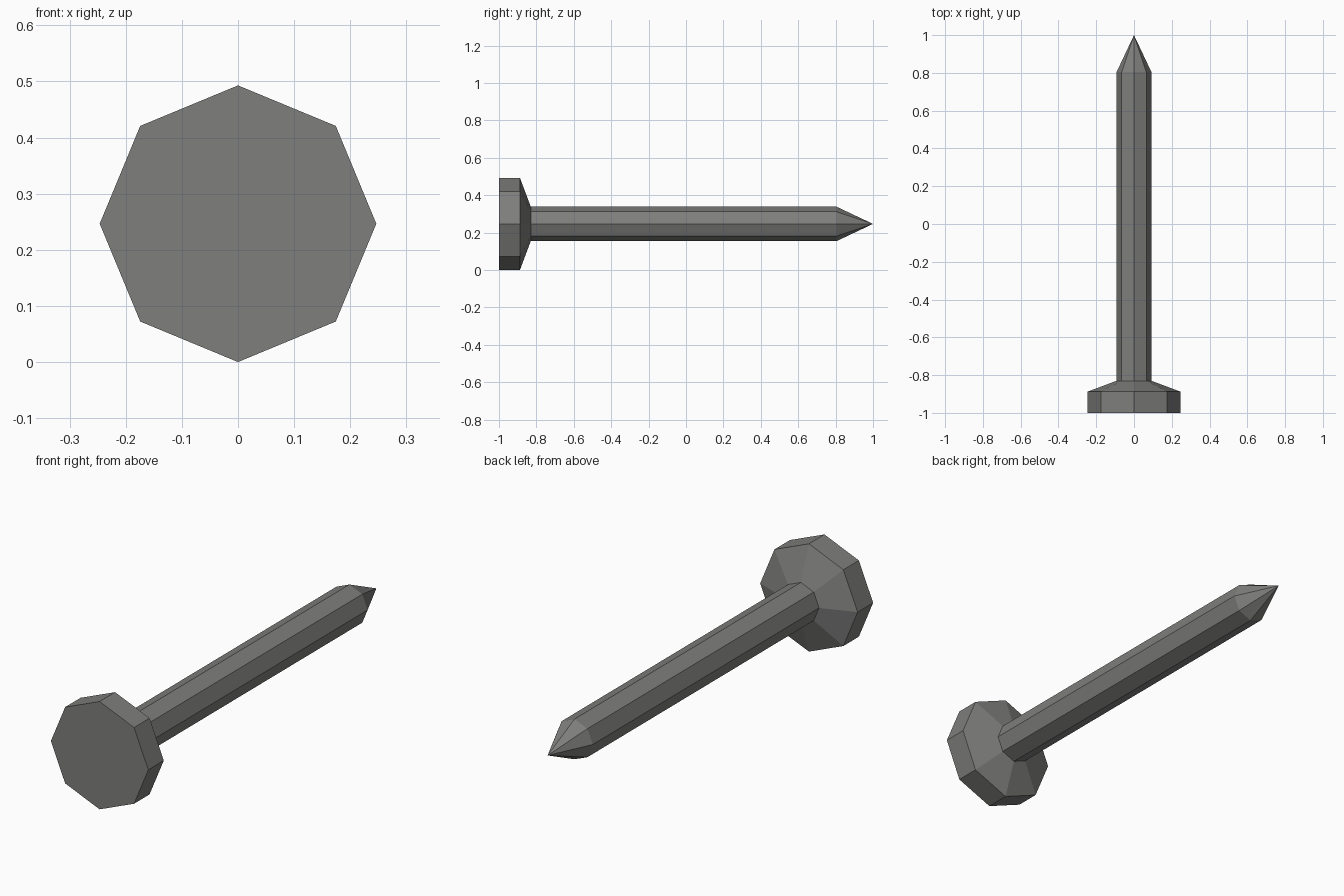
import bpy, bmesh, math

if "Cube" in bpy.data.objects:
    bpy.data.objects.remove(bpy.data.objects["Cube"])

SIDES = 8
CENTRE_Z = 0.2465

steel = bpy.data.materials.new("dark grey steel")
steel.diffuse_color = (0.21, 0.21, 0.205, 1)
steel.use_nodes = True
steel.node_tree.nodes["Principled BSDF"].inputs["Base Color"].default_value = steel.diffuse_color

# Profile along y: (y, radius) for head, flared collar, shaft and end of shaft
profile = [(-1.0, 0.2465), (-0.888, 0.2465), (-0.83, 0.092), (0.805, 0.092)]
TIP_Y = 1.0

bm = bmesh.new()
rings = []
for y, r in profile:
    rings.append([bm.verts.new((r * math.sin(2 * math.pi * i / SIDES), y,
                                CENTRE_Z + r * math.cos(2 * math.pi * i / SIDES)))
                  for i in range(SIDES)])
tip = bm.verts.new((0, TIP_Y, CENTRE_Z))

# Head face, side walls and pointed tip
bm.faces.new(rings[0])
for i in range(SIDES):
    j = (i + 1) % SIDES
    for a, b in zip(rings, rings[1:]):
        bm.faces.new((a[i], a[j], b[j], b[i]))
    bm.faces.new((rings[-1][i], rings[-1][j], tip))
bmesh.ops.recalc_face_normals(bm, faces=bm.faces[:])

mesh = bpy.data.meshes.new("nail")
bm.to_mesh(mesh)
bm.free()
mesh.materials.append(steel)
bpy.context.collection.objects.link(bpy.data.objects.new("nail", mesh))
